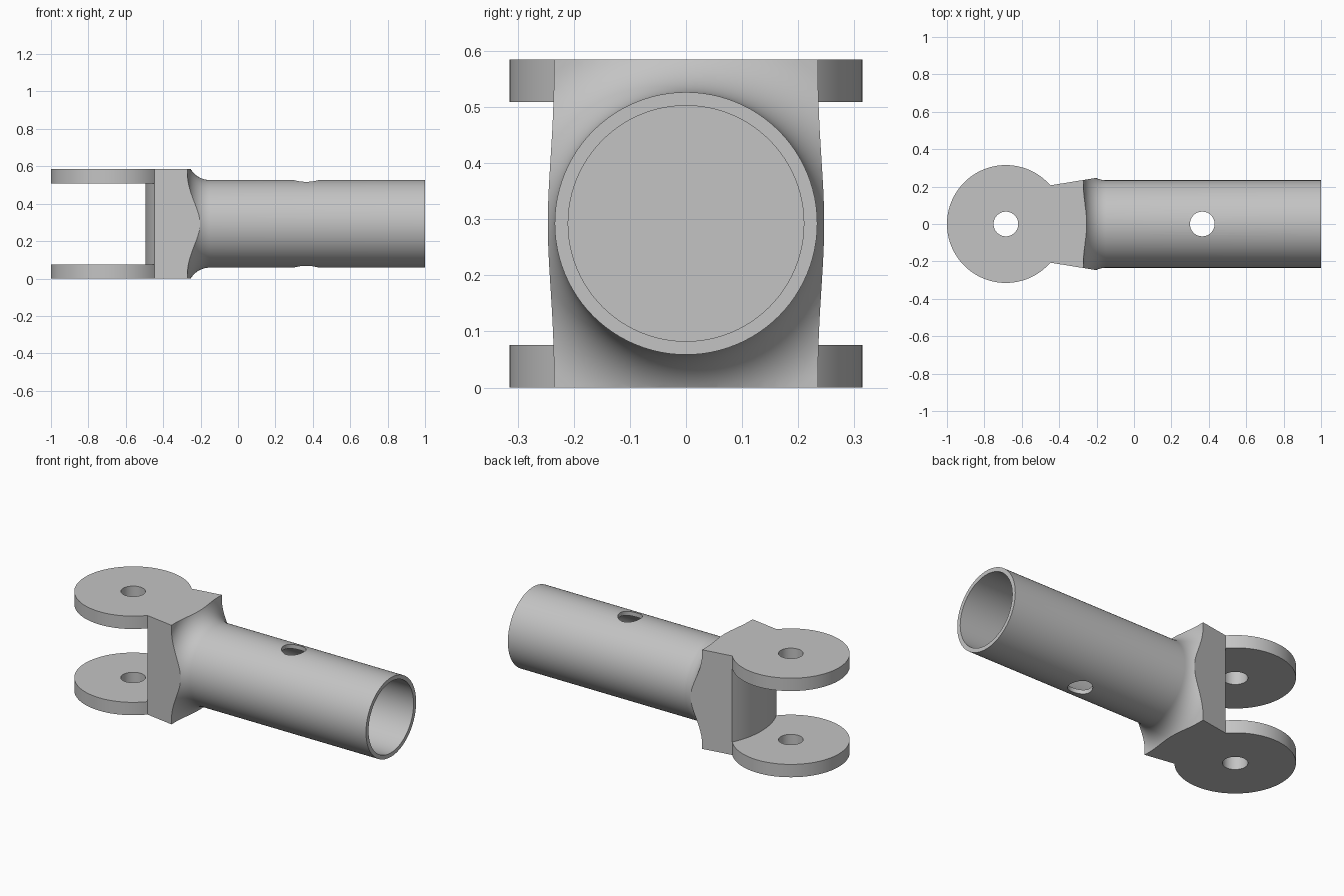
import bpy
import bmesh
from math import cos, sin, pi, radians, asin

if "Cube" in bpy.data.objects:
    bpy.data.objects.remove(bpy.data.objects["Cube"], do_unlink=True)

HEIGHT = 0.585
MID = HEIGHT / 2
LUG = 0.076                 # lug plate thickness
PIN_X, PIN_R = -0.685, 0.315
TUBE_R, BORE_R = 0.234, 0.21
HOLE_R = 0.066
FILLET = 0.12
SEGS = 96

steel = bpy.data.materials.new("light_grey_steel")
steel.use_nodes = True
GREY = (0.55, 0.55, 0.55, 1)
steel.diffuse_color = GREY
steel.node_tree.nodes["Principled BSDF"].inputs["Base Color"].default_value = GREY


def finish(bm, name):
    bmesh.ops.recalc_face_normals(bm, faces=bm.faces)
    mesh = bpy.data.meshes.new(name)
    bm.to_mesh(mesh)
    bm.free()
    mesh.materials.append(steel)
    obj = bpy.data.objects.new(name, mesh)
    bpy.context.collection.objects.link(obj)
    return obj


def prism(name, outline, z0, z1):
    """Plan outline extruded upward."""
    bm = bmesh.new()
    base = bm.faces.new([bm.verts.new((x, y, z0)) for x, y in outline])
    grown = bmesh.ops.extrude_face_region(bm, geom=[base])
    verts = [v for v in grown["geom"] if isinstance(v, bmesh.types.BMVert)]
    bmesh.ops.translate(bm, verts=verts, vec=(0, 0, z1 - z0))
    return finish(bm, name)


def lathe(name, profile):
    """Solid turned about the tube axis from (x, radius) points."""
    bm = bmesh.new()
    rings = []
    for x, r in profile:
        angles = [2 * pi * i / SEGS for i in range(SEGS)]
        rings.append([bm.verts.new((x, r * cos(a), MID + r * sin(a))) for a in angles])
    for a, b in zip(rings, rings[1:]):
        for i in range(SEGS):
            j = (i + 1) % SEGS
            bm.faces.new((a[i], a[j], b[j], b[i]))
    bm.faces.new(rings[0])
    bm.faces.new(rings[-1])
    return finish(bm, name)


def arc(cx, r, start, end, steps):
    """Plan arc centred on the x axis, angles in degrees."""
    angles = [radians(start + (end - start) * i / steps) for i in range(steps + 1)]
    return [(cx + r * cos(a), r * sin(a)) for a in angles]


def combine(target, tool, operation):
    mod = target.modifiers.new(tool.name, "BOOLEAN")
    mod.operation = operation
    mod.solver = "EXACT"
    mod.object = tool
    bpy.context.view_layer.update()
    graph = bpy.context.evaluated_depsgraph_get()
    mesh = bpy.data.meshes.new_from_object(target.evaluated_get(graph))
    target.modifiers.clear()
    target.data = mesh
    bpy.data.objects.remove(tool, do_unlink=True)


# Plan shape: round lug, flared neck, then room for the tube
plan = arc(PIN_X, PIN_R, 41, 319, 90)
plan += [(-0.18, -0.25), (1.1, -0.25), (1.1, 0.25), (-0.18, 0.25)]
body = prism("clevis_rod_end", plan, 0, HEIGHT)

# Turned envelope: flared shoulder blending into the tube
shoulder = [(-0.15 - FILLET * cos(a), TUBE_R + FILLET * (1 - sin(a)))
            for a in [radians(90 * i / 16) for i in range(17)]]
envelope = lathe("turned_envelope", [(-1.1, 0.8), (-0.27, 0.8)] + shoulder + [(1, TUBE_R)])
combine(body, envelope, "INTERSECT")

# Slot between the lugs, with a rounded floor
FLOOR_R, EDGE_X, EDGE_Y = 0.466, -0.446, 0.2067
half = asin(EDGE_Y / FLOOR_R) * 180 / pi
floor = arc(EDGE_X + FLOOR_R * cos(radians(half)), FLOOR_R, 180 + half, 180 - half, 24)
slot = floor + [(EDGE_X, 0.4), (-1.2, 0.4), (-1.2, -0.4), (EDGE_X, -0.4)]
combine(body, prism("lug_slot", slot, LUG, HEIGHT - LUG), "DIFFERENCE")

# Blind tube bore
combine(body, lathe("tube_bore", [(-0.22, BORE_R), (1.1, BORE_R)]), "DIFFERENCE")

# Pin hole through both lugs and cross hole through the tube
for name, x in (("pin_hole", PIN_X), ("cross_hole", 0.365)):
    circle = arc(x, HOLE_R, 0, 360, 48)[:-1]
    combine(body, prism(name, circle, -0.1, HEIGHT + 0.1), "DIFFERENCE")

# Smooth curved walls, crisp edges
bpy.ops.object.select_all(action="DESELECT")
body.select_set(True)
bpy.context.view_layer.objects.active = body
bpy.ops.object.shade_smooth_by_angle(angle=radians(25))
